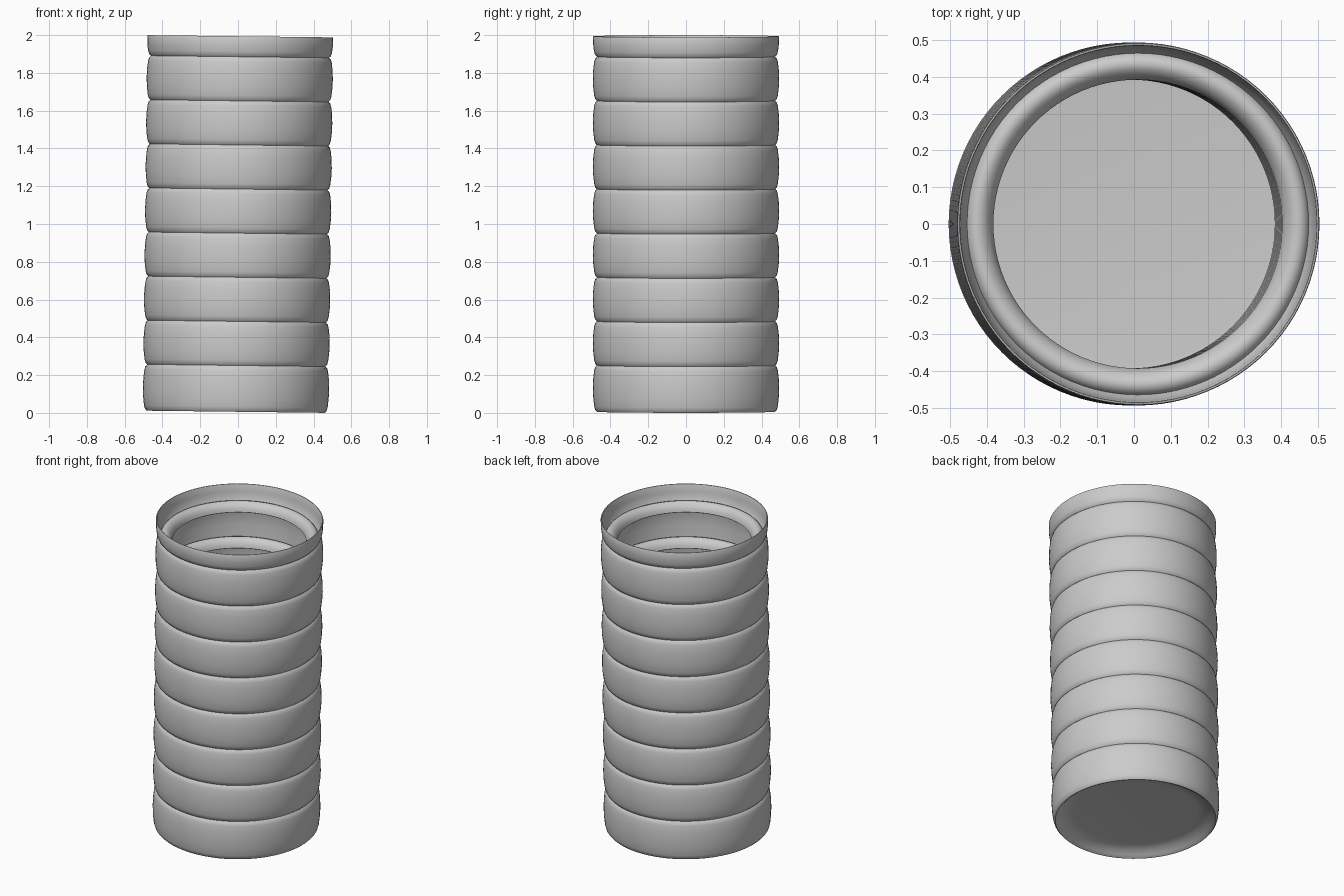
import bpy, math

if "Cube" in bpy.data.objects:
    bpy.data.objects.remove(bpy.data.objects["Cube"])

SEGS = 96
TILT = 0.012
PITCH = 0.2335
SEAMS = [0.245 + PITCH * k for k in range(8)]
TOP = 1.988


def lathe(name, profile):
    """Revolve an (r, z) profile; r == 0 ends become a pole."""
    verts, faces, rows = [], [], []
    for r, z in profile:
        if r == 0:
            rows.append([len(verts)] * SEGS)
            verts.append((0, 0, z))
        else:
            rows.append(list(range(len(verts), len(verts) + SEGS)))
            for i in range(SEGS):
                a = 2 * math.pi * i / SEGS
                verts.append((r * math.cos(a), r * math.sin(a), z))
    for a, b in zip(rows, rows[1:]):
        for i in range(SEGS):
            j = (i + 1) % SEGS
            f = [a[i], a[j], b[j], b[i]]
            faces.append(list(dict.fromkeys(f)))
    me = bpy.data.meshes.new(name)
    me.from_pydata(verts, [], faces)
    ob = bpy.data.objects.new(name, me)
    bpy.context.collection.objects.link(ob)
    bpy.context.view_layer.objects.active = ob
    ob.select_set(True)
    bpy.ops.object.shade_smooth_by_angle(angle=math.radians(40))
    ob.select_set(False)
    # slight lean of the whole stack
    ob.rotation_euler = (0, TILT, 0)
    ob.location = (-0.012, 0, 0.006)
    return ob


# recessed underside
profile = [(0, 0.045), (0.36, 0.045), (0.39, 0.042), (0.42, 0.032),
           (0.45, 0.014), (0.463, 0.003), (0.472, 0.0)]

# bulging outer bands, pinched at every seam
bounds = [0.0] + SEAMS
for lo, hi in zip(bounds, bounds[1:]):
    h = hi - lo
    profile += [(0.481, lo + 0.010), (0.486, lo + 0.028), (0.491, lo + 0.3 * h),
                (0.493, lo + 0.5 * h), (0.491, lo + 0.72 * h),
                (0.486, hi - 0.026), (0.481, hi - 0.009), (0.472, hi)]

# top rim, over the lip and down inside
s = SEAMS[-1]
profile += [(0.481, s + 0.009), (0.487, s + 0.028), (0.491, s + 0.06), (0.492, TOP - 0.004),
            (0.490, TOP), (0.486, TOP), (0.484, TOP - 0.004), (0.481, s + 0.06), (0.474, s + 0.02)]

# inner wall with a rounded ridge at every seam
for s in reversed(SEAMS):
    profile += [(0.464, s), (0.460, s + 0.008), (0.450, s + 0.018), (0.435, s + 0.022),
                (0.420, s + 0.017), (0.405, s + 0.003), (0.396, s - 0.014), (0.392, s - 0.032),
                (0.397, s - 0.036), (0.430, s - 0.034), (0.462, s - 0.042),
                (0.470, s - 0.07), (0.470, s - 0.15)]

# inside floor with a rounded edge
profile += [(0.462, 0.075), (0.43, 0.065), (0.38, 0.06), (0, 0.06)]
lathe("ribbed_tube", profile)
